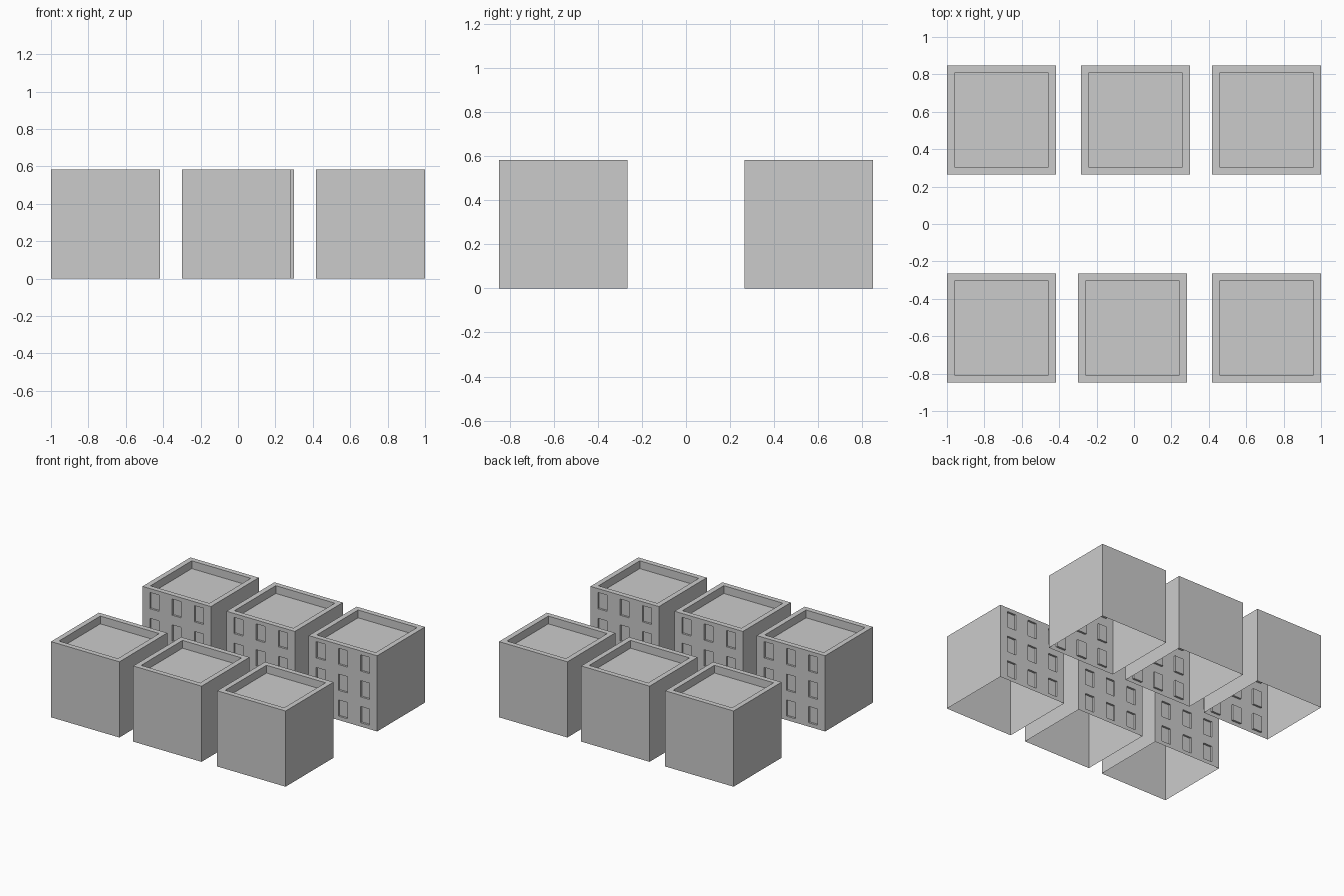
import bpy, bmesh, math
from mathutils import Matrix

if "Cube" in bpy.data.objects:
    bpy.data.objects.remove(bpy.data.objects["Cube"])

S = 0.583          # building width, depth and height
H = S / 2
RIM, SINK = 0.04, 0.06       # parapet width and roof depth
WW, WH, DEPTH = 0.077, 0.125, 0.015   # window size and recess

grey = bpy.data.materials.new("concrete_grey")
grey.diffuse_color = (0.6, 0.6, 0.6, 1)
grey.use_nodes = True
grey.node_tree.nodes["Principled BSDF"].inputs["Base Color"].default_value = grey.diffuse_color


def cuts(centres, size, lo, hi):
    out = [lo]
    for c in centres:
        out += [c - size / 2, c + size / 2]
    return out + [hi]


def building(name, x, y, turn):
    bm = bmesh.new()

    def quad(*pts):
        return bm.faces.new([bm.verts.new(p) for p in pts])

    # plain walls: right, back, left (open underneath)
    quad((H, -H, 0), (H, H, 0), (H, H, S), (H, -H, S))
    quad((H, H, 0), (-H, H, 0), (-H, H, S), (H, H, S))
    quad((-H, H, 0), (-H, -H, 0), (-H, -H, S), (-H, H, S))

    # window wall: grid with nine recessed windows
    xs = cuts((-0.189, 0, 0.189), WW, -H, H)
    zs = cuts((0.0925, 0.2915, 0.4905), WH, 0, S)
    windows = []
    for i in range(len(xs) - 1):
        for j in range(len(zs) - 1):
            a, b, c, d = xs[i], xs[i + 1], zs[j], zs[j + 1]
            f = quad((a, -H, c), (b, -H, c), (b, -H, d), (a, -H, d))
            if i % 2 and j % 2:
                windows.append(f)

    # roof with parapet
    roof = quad((-H, -H, S), (H, -H, S), (H, H, S), (-H, H, S))
    bmesh.ops.remove_doubles(bm, verts=bm.verts[:], dist=1e-5)

    def sink(face, vec):
        new = bmesh.ops.extrude_discrete_faces(bm, faces=[face])["faces"][0]
        bmesh.ops.translate(bm, verts=new.verts[:], vec=vec)

    def recess(face, vec):
        ring = face.verts[:]
        low = [bm.verts.new((v.co.x + vec[0], v.co.y + vec[1], v.co.z + vec[2])) for v in ring]
        bm.faces.remove(face)
        n = len(ring)
        for k in range(n):
            m = (k + 1) % n
            bm.faces.new((ring[k], ring[m], low[m], low[k]))
        bm.faces.new(low)

    for f in windows:
        recess(f, (0, DEPTH, 0))
    bmesh.ops.inset_individual(bm, faces=[roof], thickness=RIM, use_even_offset=True)
    recess(roof, (0, 0, -SINK))

    bm.transform(Matrix.Translation((x, y, 0)) @ Matrix.Rotation(turn, 4, 'Z'))
    mesh = bpy.data.meshes.new(name)
    bm.to_mesh(mesh)
    bm.free()
    mesh.materials.append(grey)
    bpy.context.collection.objects.link(bpy.data.objects.new(name, mesh))


# two rows facing each other across a street
for side, cx in (("left", -1 + H), ("middle", 0.0075), ("right", 1 - H)):
    building("back_building_" + side, cx, 0.557, 0)
    building("front_building_" + side, -cx if side == "middle" else cx, -0.557, math.pi)
